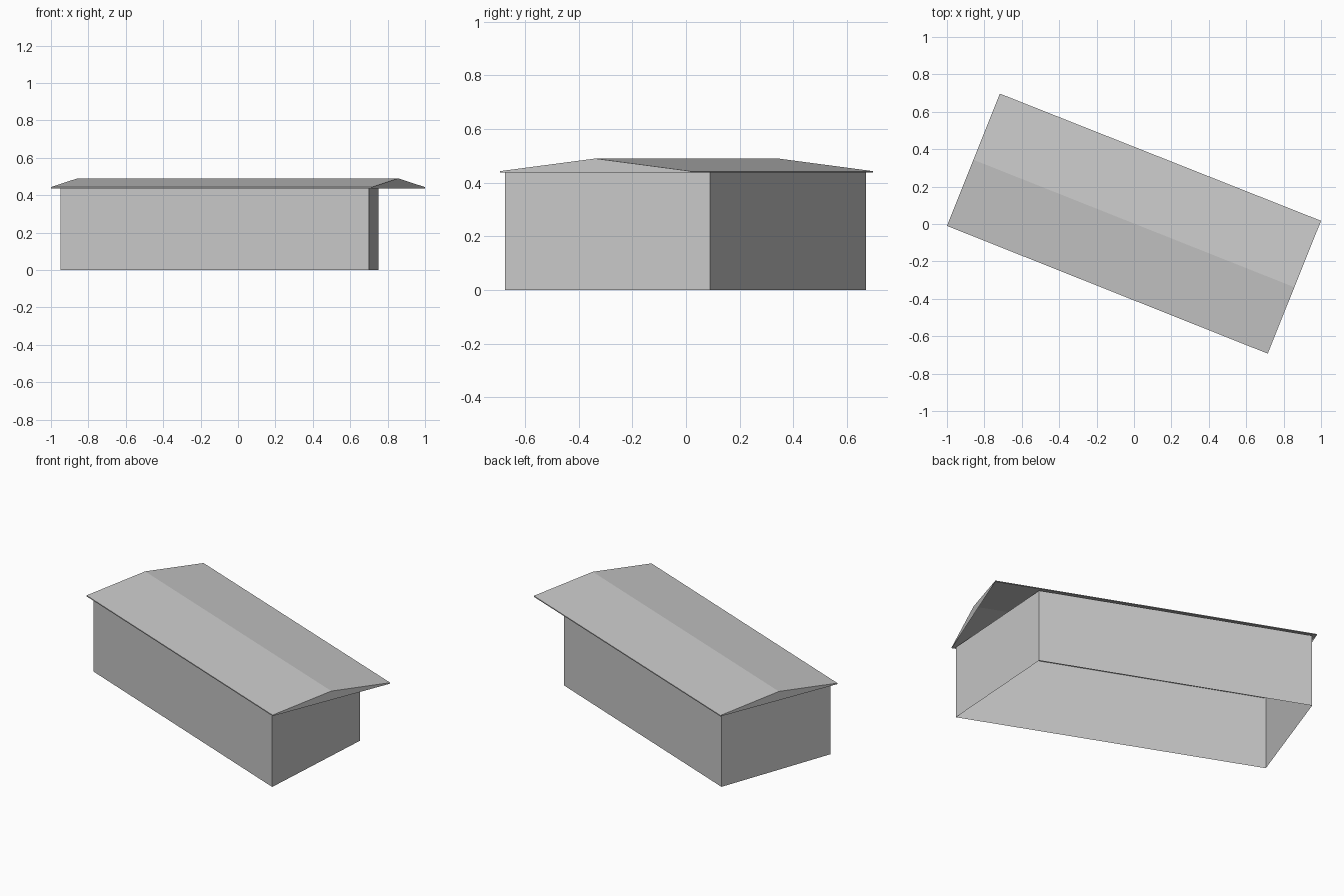
import bpy
import bmesh
from mathutils import Vector

cube = bpy.data.objects.get("Cube")
if cube:
    bpy.data.objects.remove(cube, do_unlink=True)

grey = bpy.data.materials.new("light_grey")
grey.use_nodes = True
colour = (0.58, 0.58, 0.58, 1)
grey.diffuse_color = colour
grey.node_tree.nodes["Principled BSDF"].inputs["Base Color"].default_value = colour


def finish(name, bm):
    mesh = bpy.data.meshes.new(name)
    bm.to_mesh(mesh)
    bm.free()
    mesh.materials.append(grey)
    obj = bpy.data.objects.new(name, mesh)
    bpy.context.collection.objects.link(obj)


def ring(bm, plan, z):
    return [bm.verts.new((x, y, z)) for x, y in plan]


def skirt(bm, low, high):
    """Join two counter-clockwise rings with outward-facing quads."""
    for i in range(len(low)):
        j = (i + 1) % len(low)
        bm.faces.new((low[i], low[j], high[j], high[i]))


# Walls: open sheet on an irregular four-sided plan
EAVE, RIDGE, RIM = 0.443, 0.49, 0.006
wall_plan = [(-0.95, -0.015), (0.70, -0.675), (0.75, 0.09), (-0.705, 0.67)]
bm = bmesh.new()
skirt(bm, ring(bm, wall_plan, 0), ring(bm, wall_plan, EAVE - RIM / 2))
finish("walls", bm)

# Roof: thin eave rim, two slopes and a closed triangle at each end
roof_plan = [(-1.0, -0.01), (0.715, -0.693), (1.0, 0.017), (-0.717, 0.697)]
bm = bmesh.new()
low = ring(bm, roof_plan, EAVE - RIM)
front_left, front_right, back_right, back_left = high = ring(bm, roof_plan, EAVE)
skirt(bm, low, high)


def ridge_end(a, b):
    point = (a.co + b.co) / 2
    return bm.verts.new(Vector((point.x, point.y, RIDGE)))


ridge_a = ridge_end(front_left, back_left)
ridge_b = ridge_end(front_right, back_right)
bm.faces.new((front_left, front_right, ridge_b, ridge_a))
bm.faces.new((back_right, back_left, ridge_a, ridge_b))
bm.faces.new((front_right, back_right, ridge_b))
bm.faces.new((back_left, front_left, ridge_a))
finish("gable_roof", bm)
